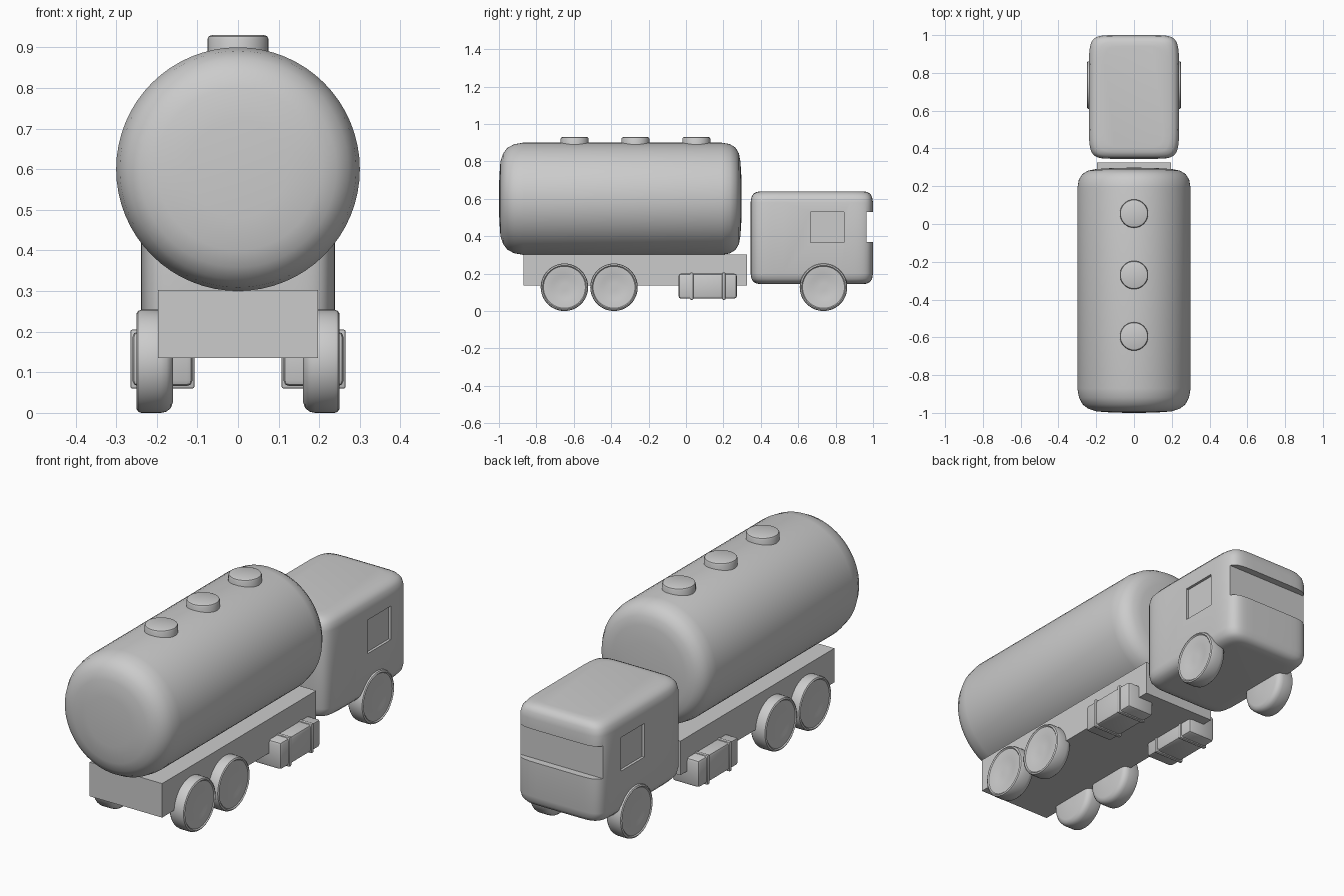
import bpy, bmesh, math
from mathutils import Matrix, Vector

if "Cube" in bpy.data.objects:
    bpy.data.objects.remove(bpy.data.objects["Cube"])

grey = bpy.data.materials.new("plain grey")
grey.diffuse_color = (0.6, 0.6, 0.6, 1)
grey.use_nodes = True
grey.node_tree.nodes["Principled BSDF"].inputs["Base Color"].default_value = grey.diffuse_color


def finish(name, bm, angle=35):
    bmesh.ops.recalc_face_normals(bm, faces=bm.faces)
    me = bpy.data.meshes.new(name)
    bm.to_mesh(me)
    bm.free()
    me.materials.append(grey)
    ob = bpy.data.objects.new(name, me)
    bpy.context.collection.objects.link(ob)
    smooth(ob, angle)
    return ob


def smooth(ob, angle):
    ob.data.polygons.foreach_set("use_smooth", [True] * len(ob.data.polygons))
    ob.data.set_sharp_from_angle(angle=math.radians(angle))


def loft(name, rings, angle=35):
    """Skin a stack of closed rings and cap both ends."""
    bm = bmesh.new()
    vs = [[bm.verts.new(p) for p in r] for r in rings]
    n = len(vs[0])
    for a, b in zip(vs, vs[1:]):
        for i in range(n):
            j = (i + 1) % n
            bm.faces.new((a[i], a[j], b[j], b[i]))
    bm.faces.new(vs[0])
    bm.faces.new(vs[-1])
    return finish(name, bm, angle)


def turned(name, profile, centre, axis, sides=48, angle=35):
    """Turn a profile of (distance along axis, radius) pairs."""
    rings = []
    c = Vector(centre)
    for d, r in profile:
        ring = []
        for i in range(sides):
            t = math.tau * i / sides
            u, v = r * math.cos(t), r * math.sin(t)
            p = {"x": (d, u, v), "y": (u, d, v), "z": (u, v, d)}[axis]
            ring.append(c + Vector(p))
        rings.append(ring)
    return loft(name, rings, angle)


def box(name, lo, hi, bevel=0.0, segments=2):
    bm = bmesh.new()
    lo, hi = Vector(lo), Vector(hi)
    m = Matrix.Translation((lo + hi) / 2) @ Matrix.Diagonal((*(hi - lo), 1))
    bmesh.ops.create_cube(bm, size=1, matrix=m)
    if bevel:
        bmesh.ops.bevel(bm, geom=bm.edges[:], offset=bevel, segments=segments,
                        profile=0.5, affect='EDGES')
    return finish(name, bm)


# Cargo tank with softly domed ends
turned("cargo_tank", [(-1.0, 0.03), (-0.998, 0.12), (-0.992, 0.2), (-0.978, 0.242),
                      (-0.955, 0.272), (-0.92, 0.291), (-0.87, 0.3), (0.19, 0.3),
                      (0.235, 0.292), (0.265, 0.273), (0.283, 0.242), (0.291, 0.2),
                      (0.296, 0.12), (0.298, 0.03)], (0, 0, 0.6), "y", 64, 50)

# Filling hatches
for i, y in enumerate((0.055, -0.27, -0.595)):
    turned(f"hatch_{i + 1}", [(0.86, 0.075), (0.92, 0.075), (0.927, 0.072), (0.93, 0.065)],
           (0, y, 0), "z", 32)

# Chassis
box("chassis", (-0.197, -0.87, 0.135), (0.197, 0.325, 0.302))

# Cab: rounded plan stacked with soft top and bottom edges
rings = []
for z, inset in ((0.143, 0.06), (0.146, 0.035), (0.155, 0.016), (0.172, 0.005), (0.2, 0),
                 (0.58, 0), (0.61, 0.005), (0.628, 0.016), (0.637, 0.035), (0.64, 0.06)):
    ring = []
    for i in range(64):
        t = math.tau * (i + 0.5) / 64
        c, s = math.cos(t), math.sin(t)
        x = math.copysign(abs(c) ** 0.25, c) * (0.239 - inset * 1.4)
        y = math.copysign(abs(s) ** 0.25, s) * (0.3275 - inset)
        ring.append((x, 0.6725 + y, z))
    rings.append(ring)
cab = loft("cab", rings, 40)

# Recessed windscreen and side windows cut into the cab
cutters = [box("windscreen_cutter", (-0.3, 0.965, 0.37), (0.3, 1.1, 0.53))]
for s in (-1, 1):
    xs = sorted((s * 0.226, s * 0.4))
    cutters.append(box("window_cutter", (xs[0], 0.665, 0.365), (xs[1], 0.845, 0.53)))
bpy.context.view_layer.objects.active = cab
for cutter in cutters:
    cutter.hide_render = True
    mod = cab.modifiers.new("cut", 'BOOLEAN')
    mod.operation = 'DIFFERENCE'
    mod.solver = 'EXACT'
    mod.object = cutter
    bpy.ops.object.modifier_apply(modifier=mod.name)
for cutter in cutters:
    bpy.data.objects.remove(cutter)
smooth(cab, 40)

for s, side in ((-1, "left"), (1, "right")):
    # Wheels with a rounded tyre and a shallow dished face
    profile = [(0.16, 0.02), (0.16, 0.1), (0.165, 0.115), (0.176, 0.124), (0.19, 0.127),
               (0.238, 0.127), (0.246, 0.124), (0.25, 0.117), (0.245, 0.112),
               (0.243, 0.07), (0.239, 0.055), (0.239, 0.02)]
    for y, where in ((-0.65, "rear"), (-0.385, "middle"), (0.735, "cab")):
        turned(f"{side}_{where}_wheel", [(s * d, r) for d, r in profile],
               (0, y, 0.127), "x")
    # Fuel tank held by two straps
    xs = sorted((s * 0.112, s * 0.26))
    box(f"{side}_fuel_tank", (xs[0], -0.04, 0.066), (xs[1], 0.272, 0.2), 0.014)
    for i, y in enumerate((0.03, 0.202)):
        xs = sorted((s * 0.107, s * 0.265))
        box(f"{side}_strap_{i + 1}", (xs[0], y - 0.009, 0.06), (xs[1], y + 0.009, 0.205), 0.005)
